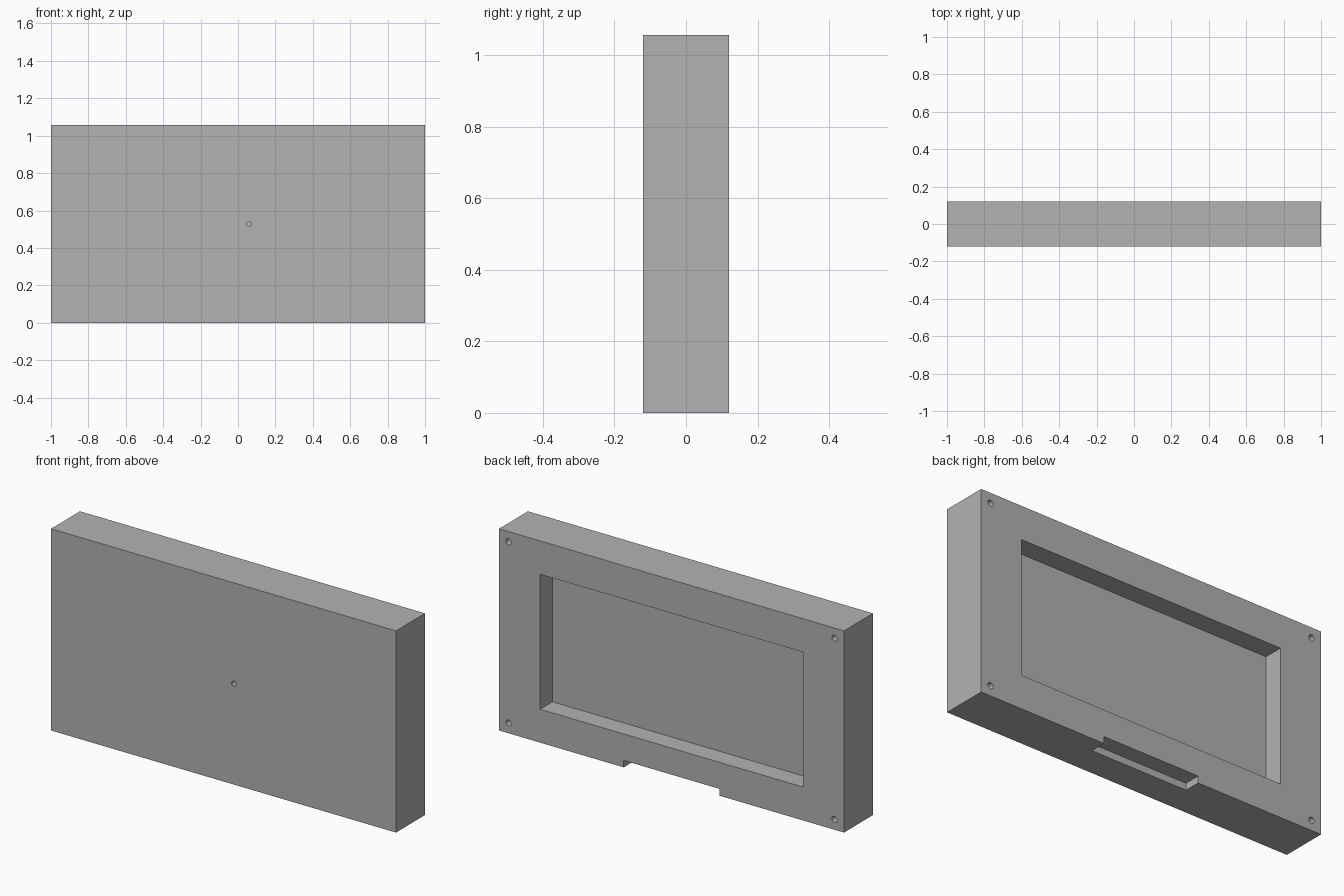
import bpy
import math

default_cube = bpy.data.objects.get("Cube")
if default_cube:
    bpy.data.objects.remove(default_cube, do_unlink=True)

WIDTH, DEPTH, HEIGHT = 2.0, 0.24, 1.057
BACK, FRONT = DEPTH / 2, -DEPTH / 2
MID = HEIGHT / 2
EXTRA = 0.02  # cutter overshoot beyond the surface

grey = bpy.data.materials.new("plain grey")
grey.use_nodes = True
colour = (0.448, 0.448, 0.448, 1)
grey.diffuse_color = colour
grey.node_tree.nodes["Principled BSDF"].inputs["Base Color"].default_value = colour


def box(name, x, y, z):
    """Box spanning the given (low, high) ranges."""
    spans = (x, y, z)
    bpy.ops.mesh.primitive_cube_add(size=1, location=[sum(s) / 2 for s in spans])
    obj = bpy.context.object
    obj.name = name
    obj.scale = [s[1] - s[0] for s in spans]
    bpy.ops.object.transform_apply(location=True, rotation=False, scale=True)
    obj.data.materials.append(grey)
    return obj


def hole(name, x, z, radius, y):
    """Cylinder along the depth axis spanning the (low, high) range y."""
    bpy.ops.mesh.primitive_cylinder_add(
        vertices=24, radius=radius, depth=y[1] - y[0],
        location=(x, sum(y) / 2, z), rotation=(math.pi / 2, 0, 0))
    obj = bpy.context.object
    obj.name = name
    obj.data.materials.append(grey)
    return obj


# Solid enclosure
body = box("enclosure_body", (-WIDTH / 2, WIDTH / 2), (FRONT, BACK), (0, HEIGHT))

# Rear pocket and cable notch in the lower back edge
cutters = [
    box("pocket_cutter", (-0.762, 0.762), (BACK - 0.102, BACK + EXTRA),
        (0.175, HEIGHT - 0.175)),
    box("notch_cutter", (-0.277, 0.277), (BACK - 0.085, BACK + EXTRA),
        (-EXTRA, 0.036)),
]

# Blind screw holes in the back corners
for x in (-0.945, 0.945):
    for z in (-0.475, 0.475):
        cutters.append(hole("screw_hole_cutter", x, MID + z, 0.016,
                            (BACK - 0.1, BACK + EXTRA)))

# Small blind hole in the front
cutters.append(hole("front_hole_cutter", 0.06, MID, 0.013,
                    (FRONT - EXTRA, FRONT + 0.06)))

# Carve the body
bpy.ops.object.select_all(action="DESELECT")
bpy.context.view_layer.objects.active = body
body.select_set(True)
for cutter in cutters:
    cutter.hide_render = True
    mod = body.modifiers.new(cutter.name, "BOOLEAN")
    mod.operation = "DIFFERENCE"
    mod.solver = "EXACT"
    mod.object = cutter
    bpy.ops.object.modifier_apply(modifier=mod.name)
for cutter in cutters:
    bpy.data.objects.remove(cutter, do_unlink=True)

bpy.ops.object.shade_smooth_by_angle(angle=math.radians(30))
